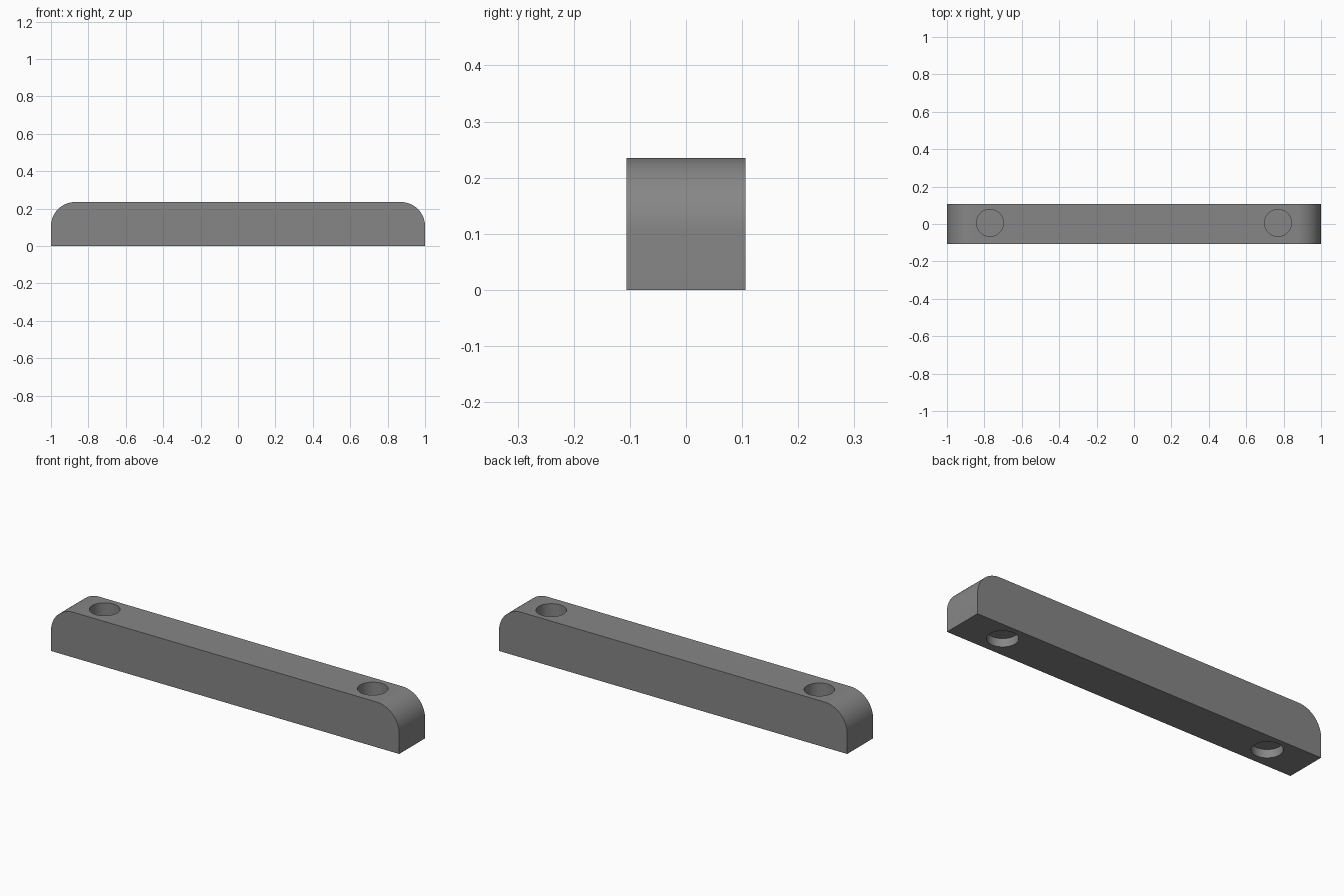
import bpy, bmesh
from math import sin, cos, pi

if "Cube" in bpy.data.objects:
    bpy.data.objects.remove(bpy.data.objects["Cube"])

HALF_L, HALF_W, HEIGHT = 1.0, 0.106, 0.235
FILLET, SEGS = 0.13, 20
HOLE_X, HOLE_Y, HOLE_R = 0.77, 0.006, 0.072
RECESS, FLOOR = 0.043, 0.053   # underside recess depth, floor height of top hole

# Bar: side profile with two rounded upper corners, extruded across y
arc = [(HALF_L - FILLET + FILLET * cos(i * pi / 2 / SEGS),
        HEIGHT - FILLET + FILLET * sin(i * pi / 2 / SEGS)) for i in range(SEGS + 1)]
profile = [(-HALF_L, 0), (HALF_L, 0)] + arc + [(-x, z) for x, z in reversed(arc)]
bm = bmesh.new()
face = bm.faces.new([bm.verts.new((x, -HALF_W, z)) for x, z in profile])
ext = bmesh.ops.extrude_face_region(bm, geom=[face])
verts = [v for v in ext["geom"] if isinstance(v, bmesh.types.BMVert)]
bmesh.ops.translate(bm, verts=verts, vec=(0, 2 * HALF_W, 0))
bmesh.ops.recalc_face_normals(bm, faces=bm.faces)
mesh = bpy.data.meshes.new("bar")
bm.to_mesh(mesh)
bm.free()
bar = bpy.data.objects.new("bar", mesh)
bpy.context.collection.objects.link(bar)

# Dark grey finish
dark = bpy.data.materials.new("dark_grey")
dark.diffuse_color = (0.24, 0.24, 0.24, 1)
dark.use_nodes = True
dark.node_tree.nodes["Principled BSDF"].inputs["Base Color"].default_value = dark.diffuse_color
mesh.materials.append(dark)


def drill(x, z0, z1):
    """Cut a round blind hole between two heights."""
    bpy.ops.mesh.primitive_cylinder_add(vertices=64, radius=HOLE_R, depth=z1 - z0,
                                        location=(x, HOLE_Y, (z0 + z1) / 2))
    cutter = bpy.context.object
    cutter.name = "hole_cutter"
    cutter.hide_render = True
    cutter.data.materials.append(dark)
    mod = bar.modifiers.new("hole", "BOOLEAN")
    mod.operation, mod.solver, mod.object = "DIFFERENCE", "EXACT", cutter
    bpy.context.view_layer.objects.active = bar
    bpy.ops.object.modifier_apply(modifier=mod.name)
    bpy.data.objects.remove(cutter)


# Deep holes from the top and shallow recesses underneath, at both ends
for side in (-1, 1):
    drill(side * HOLE_X, FLOOR, HEIGHT + 0.1)
    drill(side * HOLE_X, -0.1, RECESS)

bpy.ops.object.select_all(action="DESELECT")
bar.select_set(True)
bpy.context.view_layer.objects.active = bar
bpy.ops.object.shade_smooth_by_angle()
